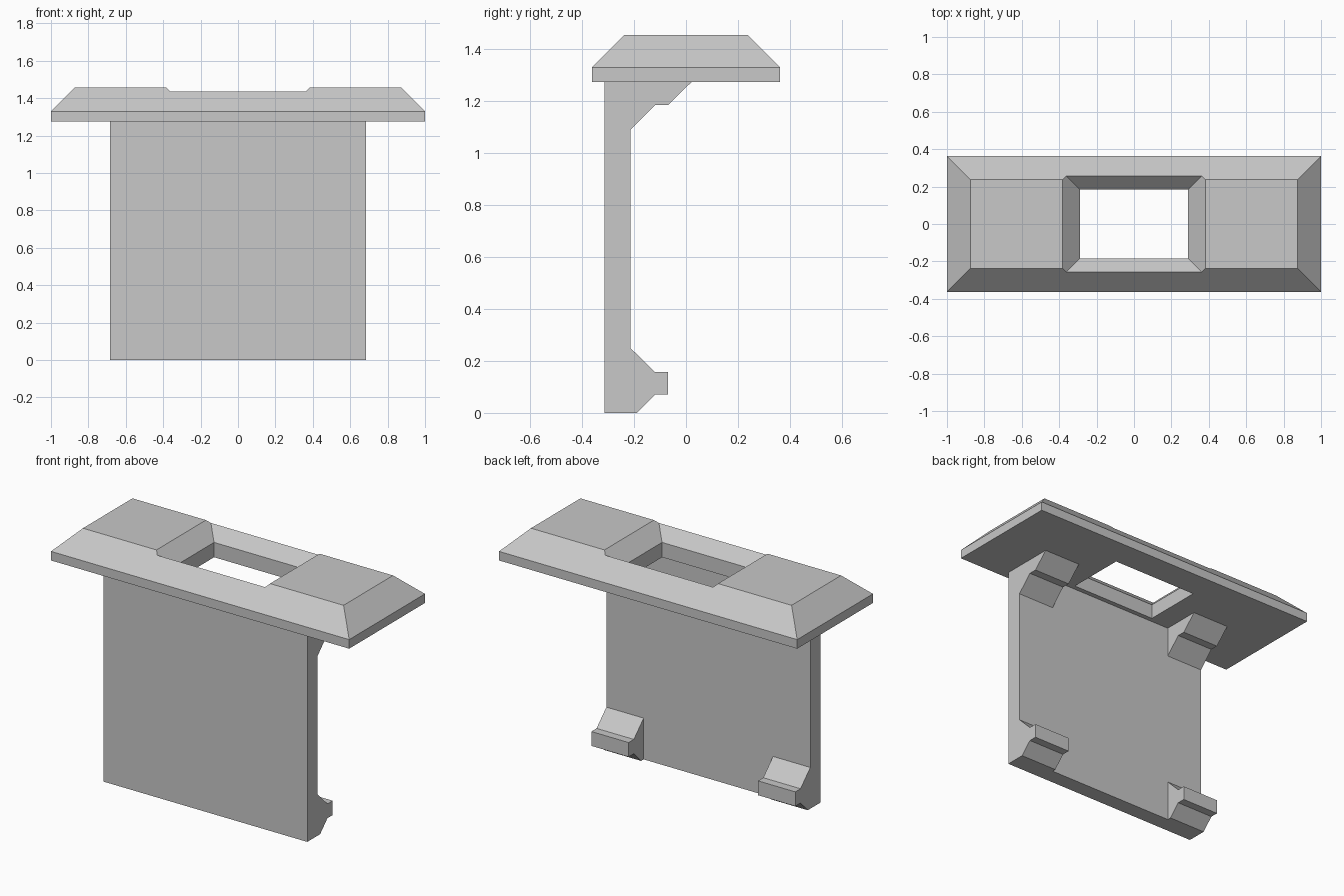
import bpy
import bmesh

cube = bpy.data.objects.get("Cube")
if cube:
    bpy.data.objects.remove(cube, do_unlink=True)

grey = bpy.data.materials.new("light_grey")
grey.use_nodes = True
colour = (0.58, 0.58, 0.58, 1)
grey.diffuse_color = colour
grey.node_tree.nodes["Principled BSDF"].inputs["Base Color"].default_value = colour


def loft(name, rings):
    """Solid through matching rings of points, capped at both ends."""
    bm = bmesh.new()
    loops = [[bm.verts.new(p) for p in ring] for ring in rings]
    for a, b in zip(loops, loops[1:]):
        for i in range(len(a)):
            j = (i + 1) % len(a)
            bm.faces.new((a[i], a[j], b[j], b[i]))
    bm.faces.new(loops[0])
    bm.faces.new(loops[-1])
    bmesh.ops.recalc_face_normals(bm, faces=bm.faces)
    mesh = bpy.data.meshes.new(name)
    bm.to_mesh(mesh)
    bm.free()
    mesh.materials.append(grey)
    obj = bpy.data.objects.new(name, mesh)
    bpy.context.collection.objects.link(obj)
    return obj


def rect(x, y, z):
    return [(-x, -y, z), (x, -y, z), (x, y, z), (-x, y, z)]


def extrude_x(name, profile, x0, x1):
    """Extrude a (y, z) profile between two x positions."""
    return loft(name, [[(x, y, z) for y, z in profile] for x in (x0, x1)])


# Bevelled cap with a funnel-shaped rectangular opening
cap = loft("cap", [rect(1, 0.363, 1.275), rect(1, 0.363, 1.33),
                   rect(0.874, 0.237, 1.456)])
cutter = loft("opening_cutter", [rect(0.29, 0.185, 1.2), rect(0.29, 0.185, 1.365),
                                 rect(0.49, 0.385, 1.565)])
cutter.hide_render = True
mod = cap.modifiers.new("opening", "BOOLEAN")
mod.operation = "DIFFERENCE"
mod.solver = "EXACT"
mod.object = cutter
bpy.context.view_layer.objects.active = cap
bpy.ops.object.modifier_apply(modifier=mod.name)
bpy.data.objects.remove(cutter, do_unlink=True)

# Upright front plate
half_width, front, back, top = 0.684, -0.313, -0.214, 1.275
extrude_x("front_plate", [(front, 0), (back, 0), (back, top), (front, top)],
          -half_width, half_width)

# Corner clips and brackets on the back of the plate
clip = [(back, 0), (-0.19, 0), (-0.12, 0.07), (-0.07, 0.07),
        (-0.07, 0.157), (-0.12, 0.157), (back, 0.25)]
bracket = [(back, 1.09), (-0.12, 1.185), (-0.07, 1.185), (0.022, top), (back, top)]
for side, sign in (("left", 1), ("right", -1)):
    outer, inner = sign * half_width, sign * (half_width - 0.25)
    extrude_x(side + "_lower_clip", clip, inner, outer)
    extrude_x(side + "_upper_bracket", bracket, inner, outer)
